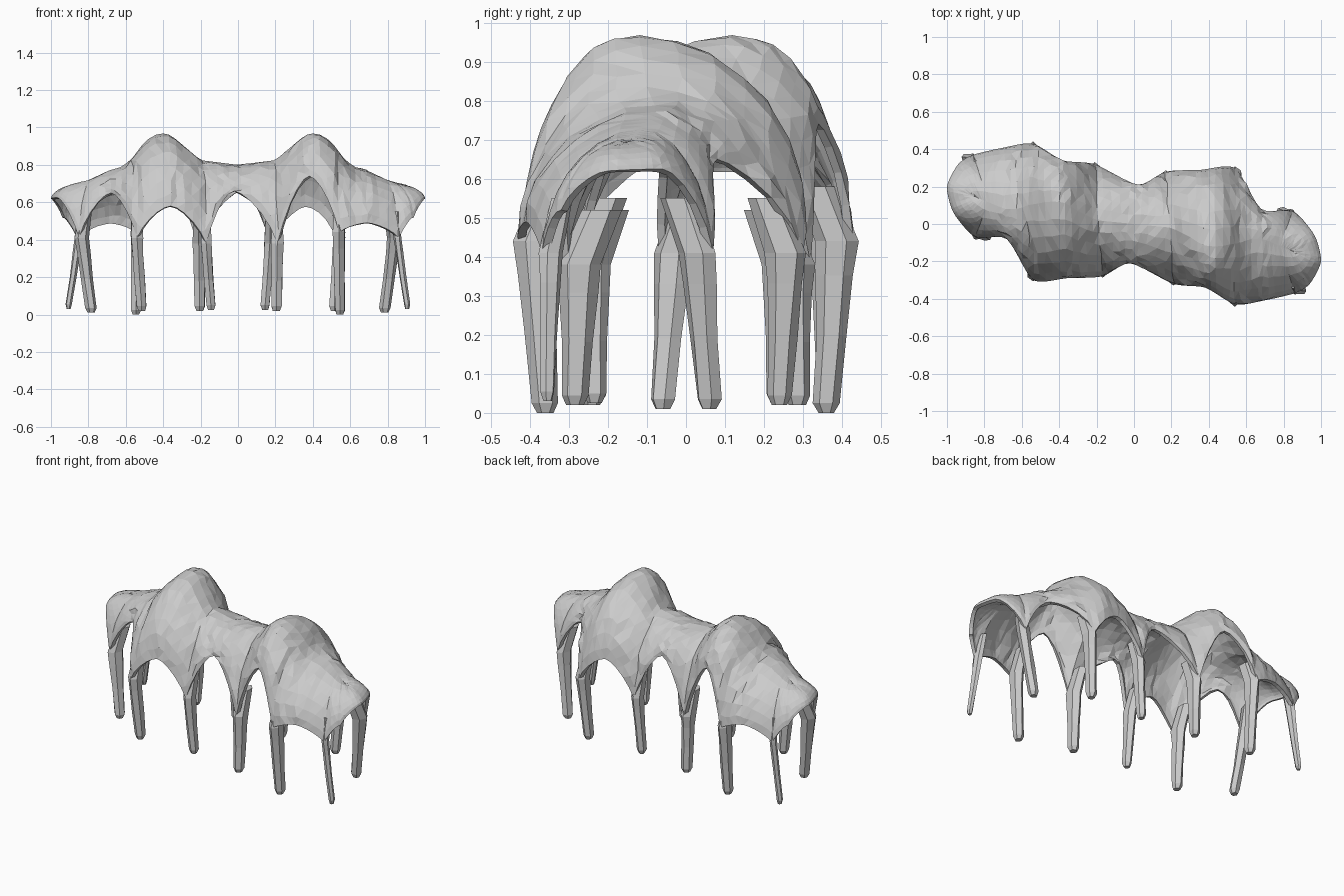
import bpy, bmesh, math, random
from mathutils import Vector

random.seed(4)
cube = bpy.data.objects.get("Cube")
if cube:
    bpy.data.objects.remove(cube, do_unlink=True)

stone = bpy.data.materials.new("pale grey")
stone.use_nodes = True
GREY = (0.6, 0.6, 0.6, 1)
stone.diffuse_color = GREY
stone.node_tree.nodes["Principled BSDF"].inputs["Base Color"].default_value = GREY

# Rim of one half, from tip to tip, through leg tops and arch crowns; the other half is a half turn
HALF = [(1.0, -.2, .62), (.965, -.06, .625), (.85, .07, .41),
        (.68, .08, .65), (.54, .30, .41),
        (.36, .29, .58), (.17, .28, .38),
        (.02, .21, .66), (-.21, .32, .38),
        (-.38, .34, .74), (-.54, .43, .44),
        (-.69, .41, .49), (-.86, .37, .41), (-.94, .32, .52)]
RIM = [Vector(p) for p in HALF] + [Vector((-x, -y, z)) for x, y, z in HALF]
# Ridge: distance from centre, sideways shift, height
RIDGE = [(0, 0, .80), (.2, -.02, .825), (.3, -.07, .91), (.36, -.11, .96), (.41, -.12, .97),
         (.46, -.12, .955), (.51, -.11, .91), (.57, -.1, .83), (.62, -.08, .79),
         (.69, -.08, .77), (.86, -.15, .69)]
STEPS, RINGS = 5, 7


def ridge_point(x):
    side = -1 if x < 0 else 1
    a = abs(x)
    if a > .7:
        a = .7 + (a - .7) * .5
    for p, q in zip(RIDGE, RIDGE[1:]):
        if a <= q[0] or q is RIDGE[-1]:
            t = min(1, (a - p[0]) / (q[0] - p[0]))
            return Vector((side * a, side * (p[1] + (q[1] - p[1]) * t),
                           p[2] + (q[2] - p[2]) * t))


def rim_points():
    points = []
    n = len(RIM)
    for k in range(n):
        p, a, b, q = (RIM[(k + j) % n] for j in (-1, 0, 1, 2))
        for s in range(STEPS):
            t = s / STEPS
            v = a.lerp(b, t * t * (3 - 2 * t))
            v += (b - p) * .35 * (t - 2 * t * t + t ** 3) + (q - a) * .35 * (t ** 3 - t * t)
            # Steep beside the legs, flat at the arch crowns
            angle = t * math.pi / 2
            rise = math.sin(angle) if a.z < b.z else 1 - math.cos(angle)
            v.z = a.z + (b.z - a.z) * rise
            points.append(v)
    return points


def finish(bm, name):
    mesh = bpy.data.meshes.new(name)
    bm.to_mesh(mesh)
    bm.free()
    mesh.materials.append(stone)
    obj = bpy.data.objects.new(name, mesh)
    bpy.context.collection.objects.link(obj)
    return obj


# Canopy: rounded ribs from the ridge down to the rim
def build_canopy():
    bm = bmesh.new()
    rim = rim_points()
    n = len(rim)
    rows = [[None] * n for _ in range(RINGS + 1)]
    for i in range(n):
        twin = (n - i) % n
        top = ridge_point((rim[i].x + rim[twin].x) / 2)
        rough = .007 if abs(top.x) < .72 else .0015
        for r in range(RINGS + 1):
            if r == 0 and twin < i:
                rows[0][i] = rows[0][twin]
                continue
            ang = r / RINGS * math.pi / 2
            v = top.lerp(rim[i], math.sin(ang))
            v.z = rim[i].z + (top.z - rim[i].z) * max(0, math.cos(ang)) ** 1.2
            if 0 < r < RINGS:
                v += Vector([random.uniform(-rough, rough) for _ in range(3)])
            rows[r][i] = bm.verts.new(v)
    for a, b in zip(rows, rows[1:]):
        for i in range(n):
            j = (i + 1) % n
            bm.faces.new((a[i], b[i], b[j], a[j]))
    bmesh.ops.triangulate(bm, faces=bm.faces[:])
    obj = finish(bm, "canopy")
    shell = obj.modifiers.new("shell", 'SOLIDIFY')
    shell.thickness = .022
    shell.offset = -1


# Legs: faceted posts that deepen inward like fins and run up into the canopy folds
def build_leg(name, foot, top, radius):
    bm = bmesh.new()
    inward = ridge_point(top.x) - top
    inward.z = 0
    inward.normalize()
    across = Vector((-inward.y, inward.x, 0))
    base = top + inward * radius * 1.3
    crown = base + inward * radius * 1.6
    crown.z = top.z + .14
    # Centre, half width, half depth
    path = [(foot, .6, .6), (foot + Vector((0, 0, .025)), .9, 1.0),
            (foot.lerp(base, .45), .95, 1.15), (foot.lerp(base, .8), 1.0, 1.4),
            (base, 1.1, 1.6), (crown, .9, 1.5)]
    rings = []
    for c, width, depth in path:
        ring = []
        for k in range(6):
            a = k * math.pi / 3
            w = radius * random.uniform(.92, 1.08)
            ring.append(bm.verts.new(c + inward * math.cos(a) * w * depth
                                     + across * math.sin(a) * w * width))
        rings.append(ring)
    for a, b in zip(rings, rings[1:]):
        for k in range(6):
            j = (k + 1) % 6
            bm.faces.new((a[k], a[j], b[j], b[k]))
    bm.faces.new(rings[0][::-1])
    bm.faces.new(rings[-1])
    finish(bm, name)


build_canopy()

# Feet of one half, in the order of the leg tops
FEET = [("end_inner_leg", .785, .06, .01, .033), ("dome_inner_leg", .515, .24, .02, .033),
        ("middle_inner_leg", .145, .235, .025, .03), ("middle_outer_leg", -.205, .285, .02, .035),
        ("dome_outer_leg", -.545, .36, 0, .034), ("end_outer_leg", -.905, .355, .03, .019)]
for k, (name, x, y, z, radius) in enumerate(FEET):
    for turn, side in ((1, "back"), (-1, "front")):
        p = RIM[2 * k + 2]
        build_leg(side + "_" + name, Vector((x * turn, y * turn, z)),
                  Vector((p.x * turn, p.y * turn, p.z)), radius)
